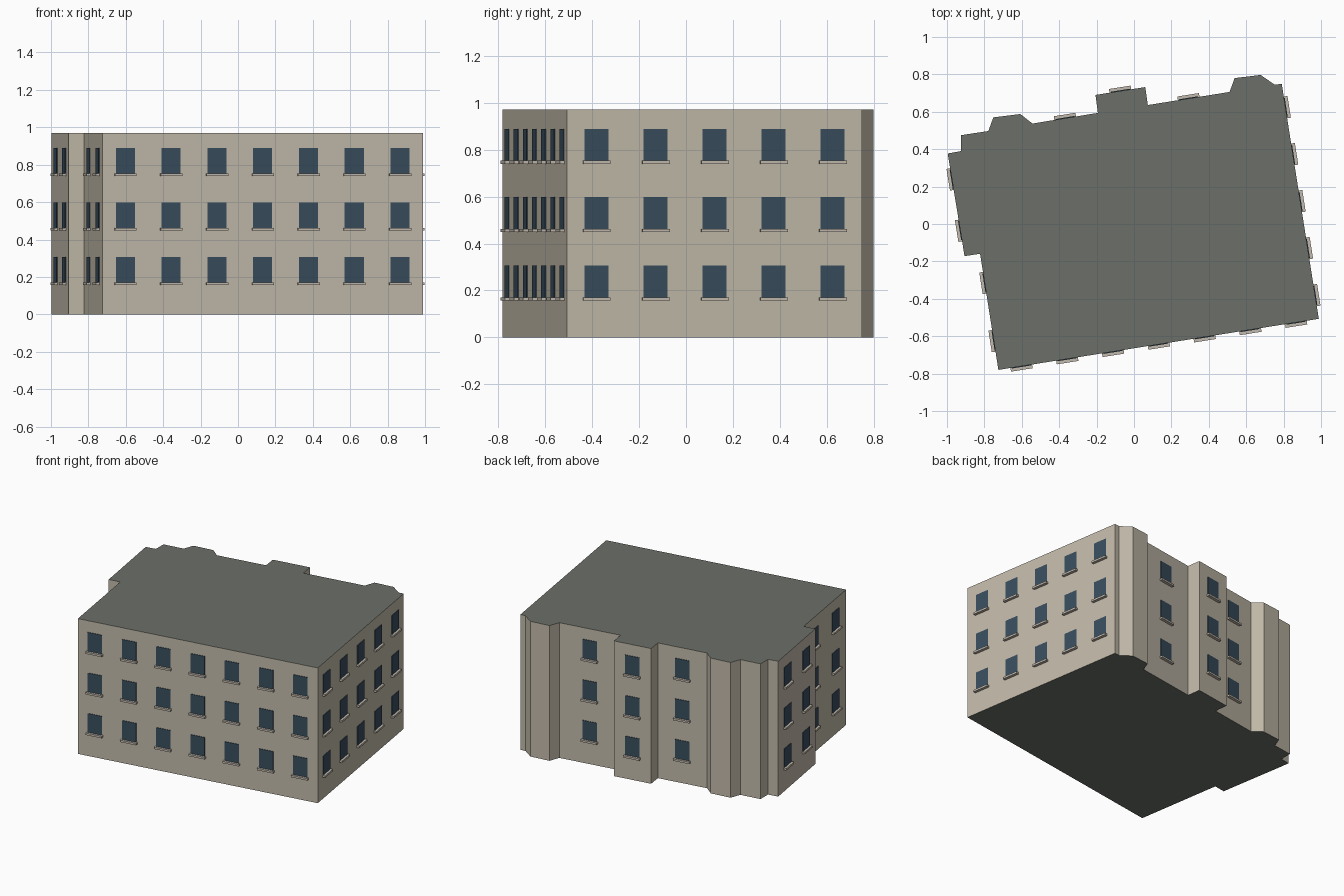
import bpy, bmesh
from mathutils import Vector, Matrix

if "Cube" in bpy.data.objects:
    bpy.data.objects.remove(bpy.data.objects["Cube"])

HEIGHT, FLOOR, FIRST_SILL = 0.97, 0.291, 0.171
WIN_W, WIN_H = 0.103, 0.135


def material(name, rgb):
    m = bpy.data.materials.new(name)
    m.diffuse_color = (*rgb, 1)
    m.use_nodes = True
    m.node_tree.nodes["Principled BSDF"].inputs["Base Color"].default_value = m.diffuse_color
    return m


def finish(name, bm, mats):
    bmesh.ops.recalc_face_normals(bm, faces=bm.faces)
    me = bpy.data.meshes.new(name)
    bm.to_mesh(me)
    bm.free()
    for m in mats:
        me.materials.append(m)
    ob = bpy.data.objects.new(name, me)
    bpy.context.collection.objects.link(ob)


wall = material("wall_stone", (0.54, 0.49, 0.40))
roof = material("roof_grey", (0.15, 0.16, 0.14))
glass = material("window_glass", (0.04, 0.075, 0.11))
sill = material("sill_stone", (0.54, 0.49, 0.42))

# Footprint, counter-clockwise from the front left corner:
# (x, y, number of window columns on the wall starting here)
plan = [
    (-0.725, -0.78, 7), (0.988, -0.507, 5), (0.79, 0.749, 0), (0.752, 0.745, 0),
    (0.677, 0.797, 0), (0.538, 0.780, 0), (0.511, 0.706, 1), (0.074, 0.636, 0),
    (0.060, 0.732, 1), (-0.206, 0.690, 0), (-0.193, 0.594, 1), (-0.543, 0.537, 0),
    (-0.608, 0.588, 0), (-0.752, 0.570, 0), (-0.779, 0.497, 0), (-0.924, 0.475, 0),
    (-0.924, 0.390, 0), (-0.996, 0.377, 2), (-0.906, -0.172, 0), (-0.823, -0.159, 2),
]

# Building body: extruded footprint, roof colour on horizontal faces
bm = bmesh.new()
base = bm.faces.new([bm.verts.new((x, y, 0)) for x, y, n in plan])
top = bmesh.ops.extrude_face_region(bm, geom=[base], use_keep_orig=True)["geom"]
bmesh.ops.translate(bm, vec=(0, 0, HEIGHT),
                    verts=[v for v in top if isinstance(v, bmesh.types.BMVert)])
bm.normal_update()
for f in bm.faces:
    f.material_index = 1 if abs(f.normal.z) > 0.5 else 0
finish("building_body", bm, [wall, roof])

# Windows and sills: evenly spaced columns on three floors
panes, sills = bmesh.new(), bmesh.new()


def wall_box(bm, centre, along, out, size):
    rot = Matrix((along, out, Vector((0, 0, 1)))).transposed().to_4x4()
    scale = Matrix.Diagonal((*size, 1))
    bmesh.ops.create_cube(bm, size=1, matrix=Matrix.Translation(centre) @ rot @ scale)


for i, (x, y, n) in enumerate(plan):
    a = Vector((x, y, 0))
    b = Vector((*plan[(i + 1) % len(plan)][:2], 0))
    along = (b - a).normalized()
    out = Vector((along.y, -along.x, 0))
    for col in range(n):
        p = a.lerp(b, (col + 0.5) / n)
        for level in range(3):
            z = Vector((0, 0, FIRST_SILL + level * FLOOR))
            wall_box(panes, p + z + Vector((0, 0, WIN_H / 2)), along, out,
                     (WIN_W, 0.008, WIN_H))
            wall_box(sills, p + z + out * 0.008 - Vector((0, 0, 0.007)), along, out,
                     (WIN_W * 1.14, 0.024, 0.014))

finish("window_panes", panes, [glass])
finish("window_sills", sills, [sill])
